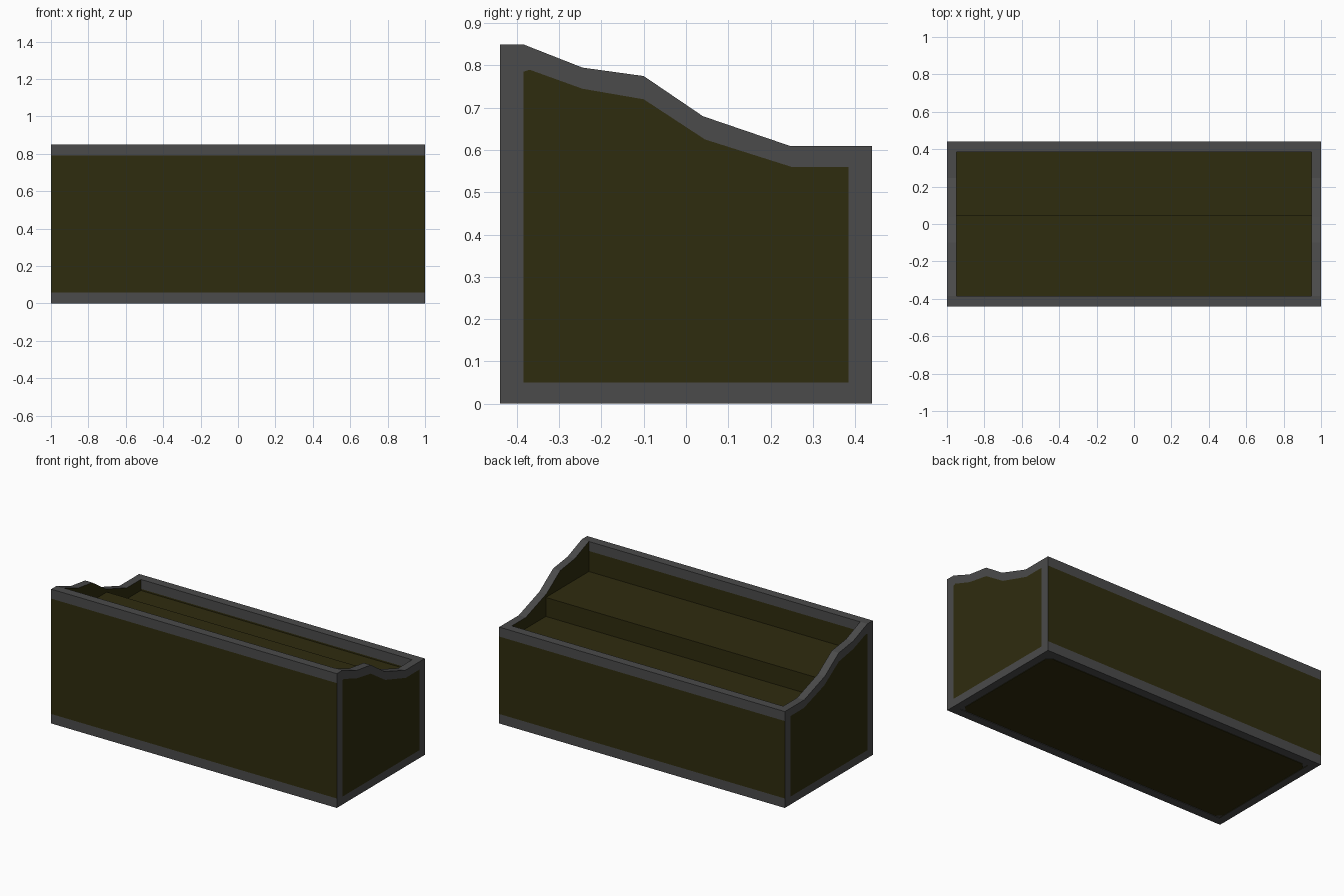
import bpy, bmesh

if "Cube" in bpy.data.objects:
    bpy.data.objects.remove(bpy.data.objects["Cube"])


def mat(name, rgb):
    m = bpy.data.materials.new(name)
    m.diffuse_color = (*rgb, 1)
    m.use_nodes = True
    m.node_tree.nodes["Principled BSDF"].inputs["Base Color"].default_value = m.diffuse_color
    return m


OLIVE = mat("dark olive", (0.028, 0.025, 0.0045))
GREY = mat("dark grey trim", (0.070, 0.070, 0.070))


def finish(name, bm, rule):
    """Colour the faces by a rule (0 olive, 1 grey) and make the object."""
    bmesh.ops.recalc_face_normals(bm, faces=bm.faces)
    bm.normal_update()
    for f in bm.faces:
        f.material_index = rule(f.normal)
    me = bpy.data.meshes.new(name)
    bm.to_mesh(me)
    bm.free()
    me.materials.append(OLIVE)
    me.materials.append(GREY)
    ob = bpy.data.objects.new(name, me)
    bpy.context.collection.objects.link(ob)


def extrude_x(name, yz, x0, x1, rule):
    """Extrude a side profile (y, z) from x0 to x1."""
    bm = bmesh.new()
    f = bm.faces.new([bm.verts.new((x0, y, z)) for y, z in yz])
    r = bmesh.ops.extrude_face_region(bm, geom=[f])
    verts = [v for v in r["geom"] if isinstance(v, bmesh.types.BMVert)]
    bmesh.ops.translate(bm, verts=verts, vec=(x1 - x0, 0, 0))
    finish(name, bm, rule)


def rect(y0, y1, z0, z1):
    return [(y0, z0), (y1, z0), (y1, z1), (y0, z1)]


olive = lambda n: 0
grey = lambda n: 1
grey_ends = lambda n: int(abs(n.x) > 0.9)

T = 0.055          # wall thickness and trim width
Y, YI = 0.44, 0.385

# front and back walls: bottom trim, panel, top trim
for name, s, h in (("front", -1, 0.85), ("back", 1, 0.61)):
    y0, y1 = sorted((s * Y, s * YI))
    extrude_x(name + "_bottom_trim", rect(y0, y1, 0, 0.06), -1, 1, grey)
    extrude_x(name + "_panel", rect(y0, y1, 0.06, h - 0.06), -1, 1, grey_ends)
    extrude_x(name + "_top_trim", rect(y0, y1, h - 0.06, h), -1, 1, grey)

# end walls with a wavy top edge; inner faces stay olive
top = [(-YI, 0.85), (-0.245, 0.795), (-0.1, 0.775), (0.04, 0.68), (0.245, 0.61), (YI, 0.61)]
low = [(-YI, 0.785), (-0.37, 0.79), (-0.245, 0.745), (-0.1, 0.72), (0.045, 0.625),
       (0.25, 0.56), (YI, 0.56)]
for name, s in (("left", -1), ("right", 1)):
    a, b = s * 0.95, s * 1.0
    trim = lambda n, s=s: 0 if n.x * s < -0.9 else 1
    extrude_x(name + "_end_bottom_trim", rect(-YI, YI, 0, 0.05), a, b, trim)
    extrude_x(name + "_end_panel", [(-YI, 0.05), (YI, 0.05)] + low[::-1], a, b, olive)
    extrude_x(name + "_end_top_trim", low + top[::-1], a, b, trim)

# stepped display shelf inside
HI, LO, YS = 0.66, 0.54, 0.045
extrude_x("stepped_shelf",
          [(-YI, HI), (YS, HI), (YS, LO), (YI, LO), (YI, LO - 0.03),
           (YS - 0.03, LO - 0.03), (YS - 0.03, HI - 0.03), (-YI, HI - 0.03)],
          -0.95, 0.95, olive)

# base slab with a clipped-corner panel underneath
extrude_x("base_slab", rect(-YI, YI, 0.003, 0.05), -0.95, 0.95, grey)
bm = bmesh.new()
c, X, W = 0.03, 0.945, 0.38
pts = [(-X + c, -W), (X - c, -W), (X, -W + c), (X, W - c),
       (X - c, W), (-X + c, W), (-X, W - c), (-X, -W + c)]
f = bm.faces.new([bm.verts.new((x, y, 0)) for x, y in pts])
r = bmesh.ops.extrude_face_region(bm, geom=[f])
bmesh.ops.translate(bm, verts=[v for v in r["geom"] if isinstance(v, bmesh.types.BMVert)],
                    vec=(0, 0, 0.008))
finish("base_panel", bm, olive)
